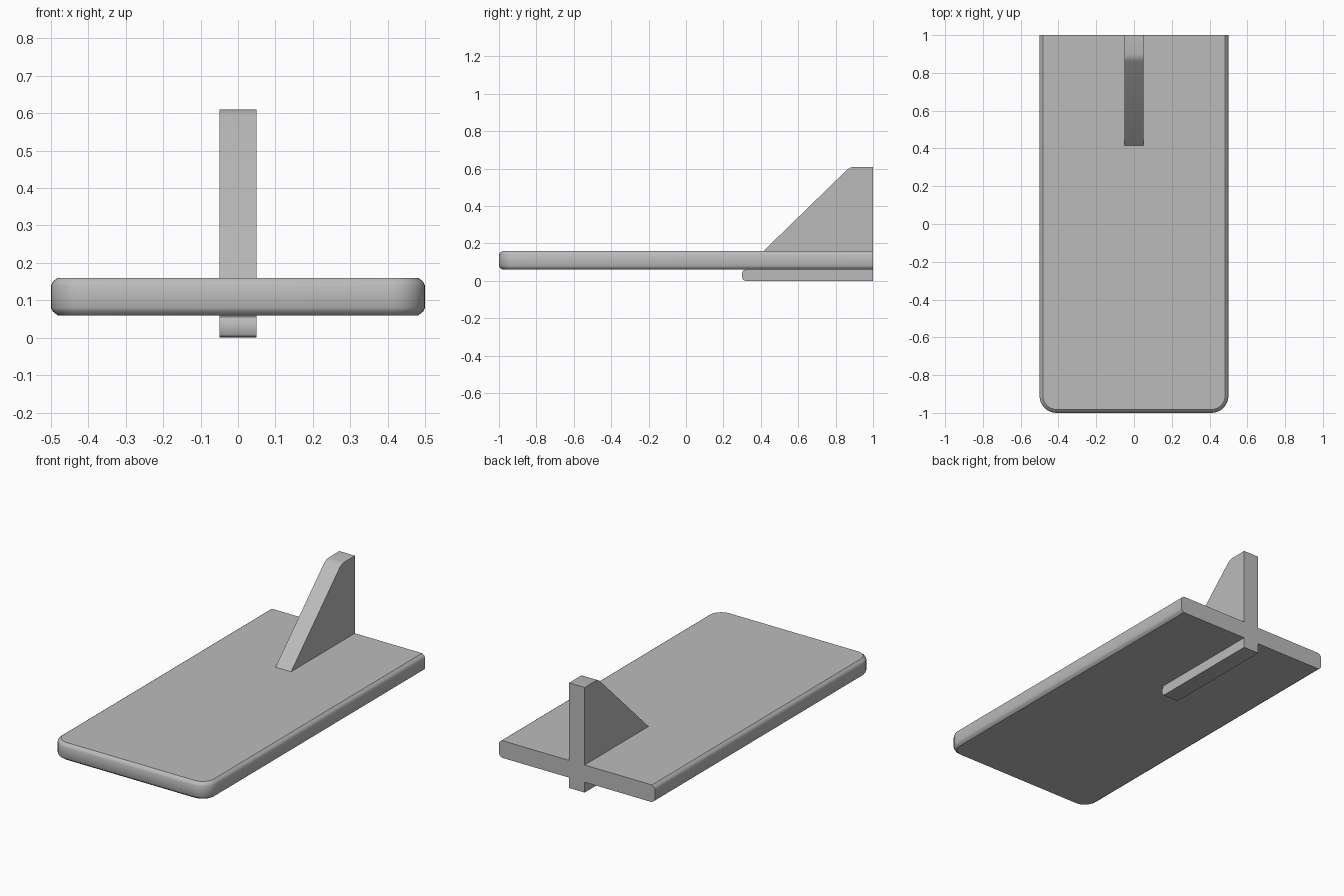
import bpy, bmesh, math

if "Cube" in bpy.data.objects:
    bpy.data.objects.remove(bpy.data.objects["Cube"], do_unlink=True)

grey = bpy.data.materials.new("plain grey")
grey.use_nodes = True
grey.diffuse_color = (0.5, 0.5, 0.5, 1)
grey.node_tree.nodes["Principled BSDF"].inputs["Base Color"].default_value = (0.5, 0.5, 0.5, 1)


def loft(name, rings):
    """Closed solid through matching rings of points."""
    bm = bmesh.new()
    loops = [[bm.verts.new(p) for p in ring] for ring in rings]
    n = len(loops[0])
    for a, b in zip(loops, loops[1:]):
        for i in range(n):
            j = (i + 1) % n
            bm.faces.new((a[i], a[j], b[j], b[i]))
    bm.faces.new(loops[0][::-1])
    bm.faces.new(loops[-1])
    bmesh.ops.recalc_face_normals(bm, faces=bm.faces)
    mesh = bpy.data.meshes.new(name)
    bm.to_mesh(mesh)
    bm.free()
    obj = bpy.data.objects.new(name, mesh)
    bpy.context.collection.objects.link(obj)
    mesh.materials.append(grey)
    bpy.ops.object.select_all(action="DESELECT")
    obj.select_set(True)
    bpy.context.view_layer.objects.active = obj
    bpy.ops.object.shade_smooth_by_angle(angle=math.radians(30))
    return obj


def board_outline(inset, z, radius=0.09, steps=8):
    """Rectangle with a square back and two rounded front corners."""
    r = radius - inset
    pts = [(0.5 - inset, 1, z), (-0.5 + inset, 1, z)]
    for side, start in ((-1, 180), (1, 270)):
        for i in range(steps + 1):
            a = math.radians(start + 90 * i / steps)
            pts.append((side * (0.5 - radius) + r * math.cos(a),
                        -1 + radius + r * math.sin(a), z))
    return pts


def plate(name, profile, half=0.05):
    """Side profile (y, z) extruded across the centre line."""
    return loft(name, [[(x, y, z) for y, z in profile] for x in (-half, half)])


# Flat board with softened rims
rim = [(0.018, 0.06), (0.005, 0.07), (0, 0.08), (0, 0.14), (0.005, 0.15), (0.018, 0.16)]
loft("board", [board_outline(inset, z) for inset, z in rim])

# Sloping upright fin at the back
plate("upper_fin", [(0.415, 0.16), (1, 0.16), (1, 0.61), (0.90, 0.61),
                    (0.88, 0.606), (0.862, 0.595)])

# Low keel underneath, with a rounded nose
plate("lower_keel", [(1, 0), (1, 0.06), (0.32, 0.06), (0.306, 0.055), (0.30, 0.043),
                     (0.30, 0.017), (0.306, 0.005), (0.32, 0)])
